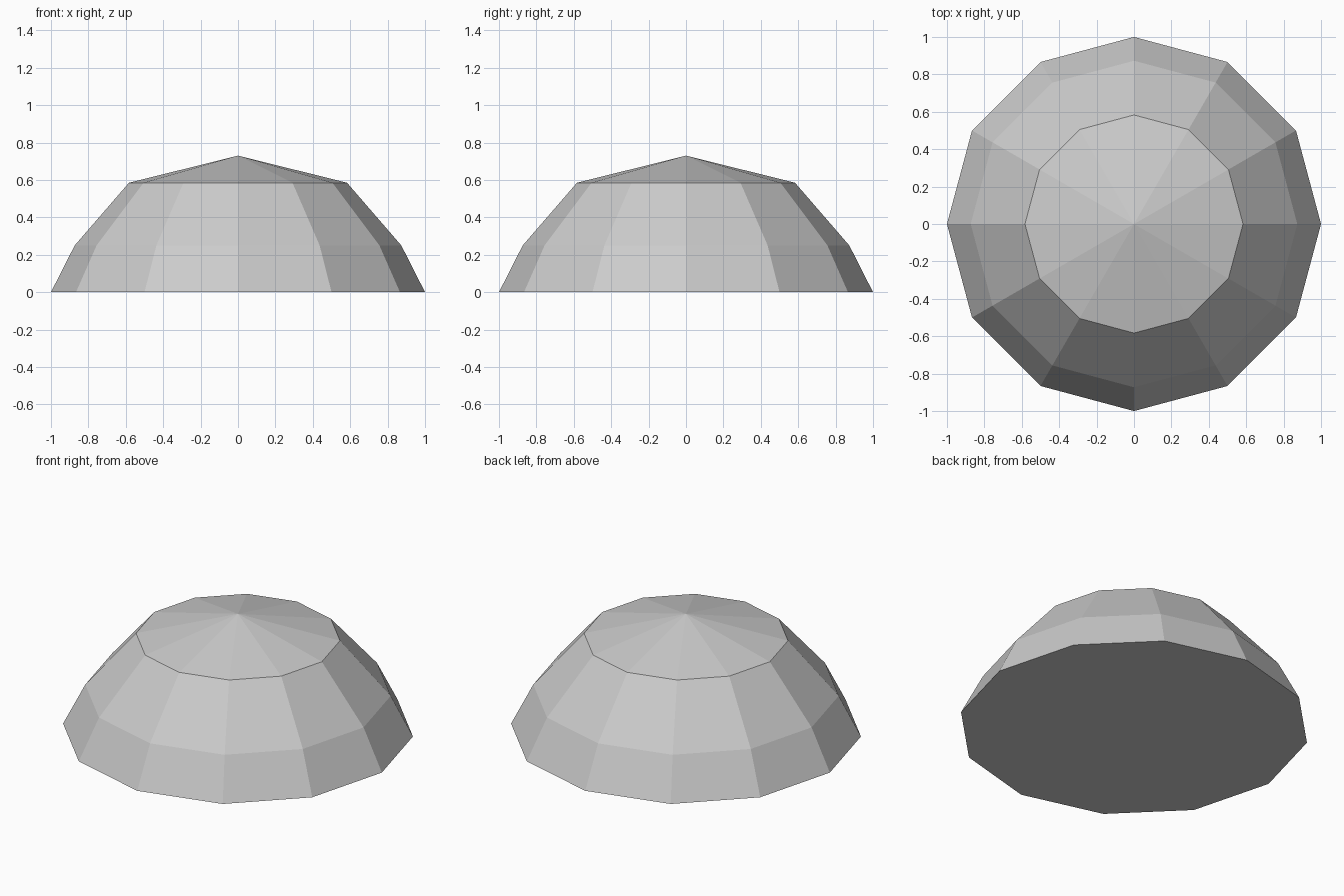
import bpy, bmesh, math

if "Cube" in bpy.data.objects:
    bpy.data.objects.remove(bpy.data.objects["Cube"])

SIDES = 12
RINGS = [(1.0, 0.0), (0.873, 0.25), (0.583, 0.585)]  # radius, height
APEX_HEIGHT = 0.73

grey = bpy.data.materials.new("light grey")
grey.diffuse_color = (0.6, 0.6, 0.6, 1.0)
grey.use_nodes = True
grey.node_tree.nodes["Principled BSDF"].inputs["Base Color"].default_value = grey.diffuse_color

bm = bmesh.new()

# Dome rings
rings = []
for radius, z in RINGS:
    rings.append([bm.verts.new((radius * math.cos(math.tau * i / SIDES),
                                radius * math.sin(math.tau * i / SIDES), z))
                  for i in range(SIDES)])
apex = bm.verts.new((0, 0, APEX_HEIGHT))

# Flat base
bm.faces.new(rings[0][::-1])

# Sloping wall bands and the shallow pointed cap
for i in range(SIDES):
    j = (i + 1) % SIDES
    for low, high in zip(rings, rings[1:]):
        bm.faces.new((low[i], low[j], high[j], high[i]))
    bm.faces.new((rings[-1][i], rings[-1][j], apex))

bmesh.ops.recalc_face_normals(bm, faces=bm.faces)
mesh = bpy.data.meshes.new("dome")
bm.to_mesh(mesh)
bm.free()
mesh.materials.append(grey)
dome = bpy.data.objects.new("dome", mesh)
bpy.context.collection.objects.link(dome)
